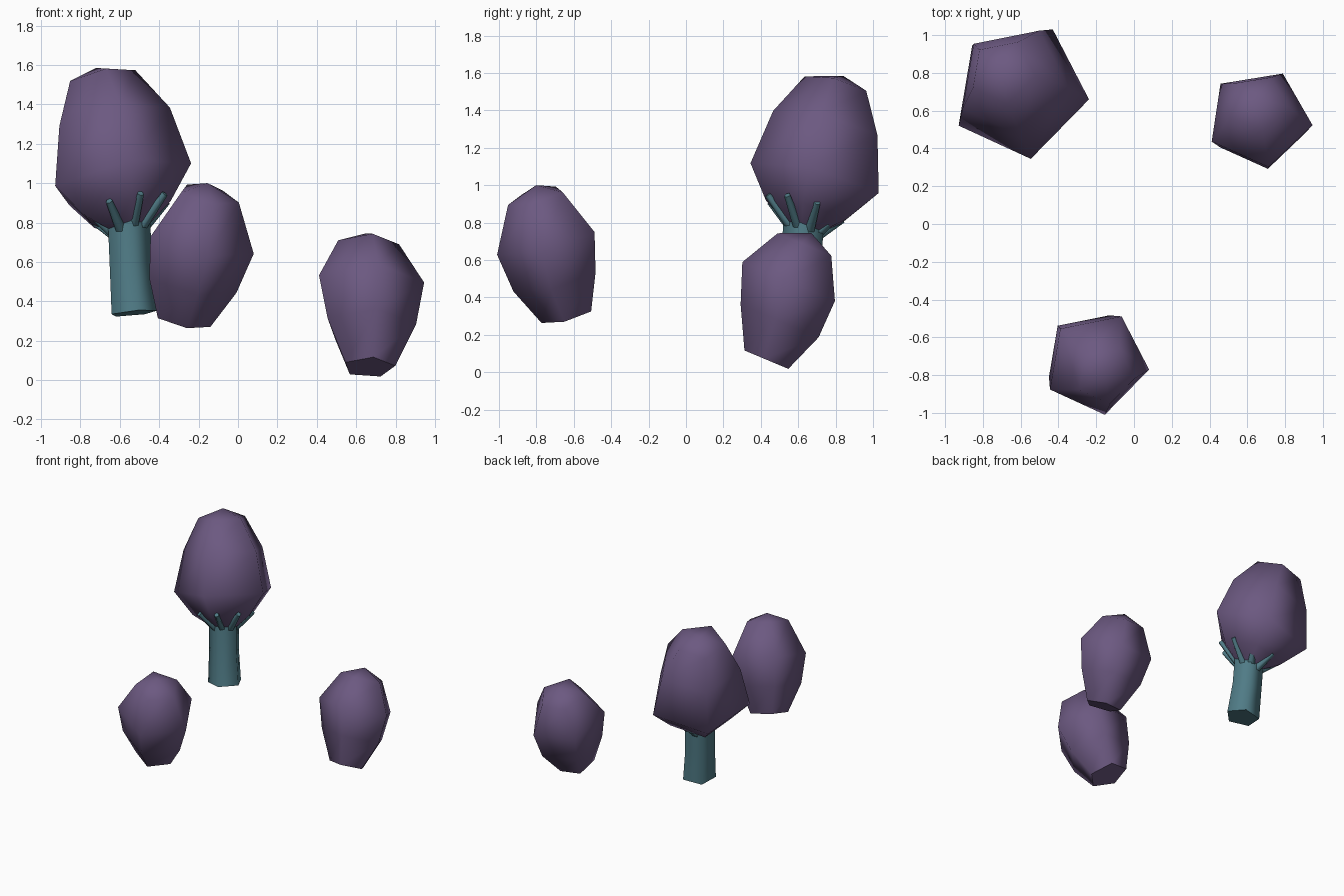
import bpy, bmesh, math
from mathutils import Vector

if "Cube" in bpy.data.objects:
    bpy.data.objects.remove(bpy.data.objects["Cube"])

SIDES = 5
START = math.radians(-8)


def material(name, rgb):
    m = bpy.data.materials.new(name)
    m.diffuse_color = (*rgb, 1)
    m.use_nodes = True
    m.node_tree.nodes["Principled BSDF"].inputs["Base Color"].default_value = m.diffuse_color
    return m


purple = material("dusky purple foliage", (0.15, 0.10, 0.22))
teal = material("teal bark", (0.08, 0.20, 0.24))


def loft(name, rings, axis, mat, sides=SIDES, apex=None):
    """Smooth loft through (x, y, z, radius) rings, listed bottom to top, square to axis."""
    turn = Vector((0, 0, 1)).rotation_difference(Vector(axis).normalized())
    bm = bmesh.new()
    loops = []
    for x, y, z, r in rings:
        loop = []
        for k in range(sides):
            a = START + math.tau * k / sides
            p = turn @ Vector((r * math.cos(a), r * math.sin(a), 0))
            loop.append(bm.verts.new(Vector((x, y, z)) + p))
        loops.append(loop)
    for lo, hi in zip(loops, loops[1:]):
        for k in range(sides):
            j = (k + 1) % sides
            bm.faces.new((lo[k], lo[j], hi[j], hi[k]))
    caps = [bm.faces.new(loops[0][::-1])]
    if apex:
        tip = bm.verts.new(apex)
        for k in range(sides):
            bm.faces.new((loops[-1][k], loops[-1][(k + 1) % sides], tip))
    else:
        caps.append(bm.faces.new(loops[-1]))
    for f in bm.faces:
        f.smooth = f not in caps
    for f in caps:
        for e in f.edges:
            e.smooth = False
    bmesh.ops.recalc_face_normals(bm, faces=bm.faces[:])
    me = bpy.data.meshes.new(name)
    bm.to_mesh(me)
    bm.free()
    me.materials.append(mat)
    ob = bpy.data.objects.new(name, me)
    bpy.context.collection.objects.link(ob)
    return ob


# Tall tree: crown, trunk and small branches gripping the crown's underside
LEAN = (-0.22, 0.27, 1)
loft("tall_tree_crown", [
    (-0.55, 0.63, 0.765, 0.10),
    (-0.57, 0.65, 0.85, 0.235),
    (-0.60, 0.70, 1.01, 0.375),
    (-0.64, 0.755, 1.31, 0.305),
    (-0.695, 0.805, 1.53, 0.18)], LEAN, purple, apex=(-0.72, 0.84, 1.585))
loft("tall_tree_trunk", [
    (-0.53, 0.60, 0.34, 0.127),
    (-0.55, 0.62, 0.58, 0.115),
    (-0.56, 0.635, 0.82, 0.115)], (-0.10, 0.10, 1), teal)

for i in range(8):
    a = math.tau * (i + 0.4) / 8
    c, s = math.cos(a), math.sin(a)
    slope = 0.22 * c - 0.27 * s

    def spot(r, z):
        return (-0.56 + r * c, 0.637 + r * s, z + r * slope)
    low, high = spot(0.07, 0.75), spot(0.21, 0.88)
    loft(f"branch_{i + 1}", [(*low, 0.03), (*high, 0.018)],
         Vector(high) - Vector(low), teal)

# Front bush
loft("front_bush", [
    (-0.28, -0.635, 0.305, 0.145),
    (-0.24, -0.695, 0.50, 0.24),
    (-0.195, -0.74, 0.71, 0.285),
    (-0.15, -0.80, 0.94, 0.16)], (0.22, -0.27, 1), purple, apex=(-0.155, -0.80, 1.0))

# Right bush
loft("right_bush", [
    (0.665, 0.435, 0.065, 0.135),
    (0.667, 0.51, 0.27, 0.24),
    (0.663, 0.56, 0.48, 0.285),
    (0.655, 0.64, 0.68, 0.165)], (0, 0.42, 1), purple, apex=(0.65, 0.67, 0.745))
